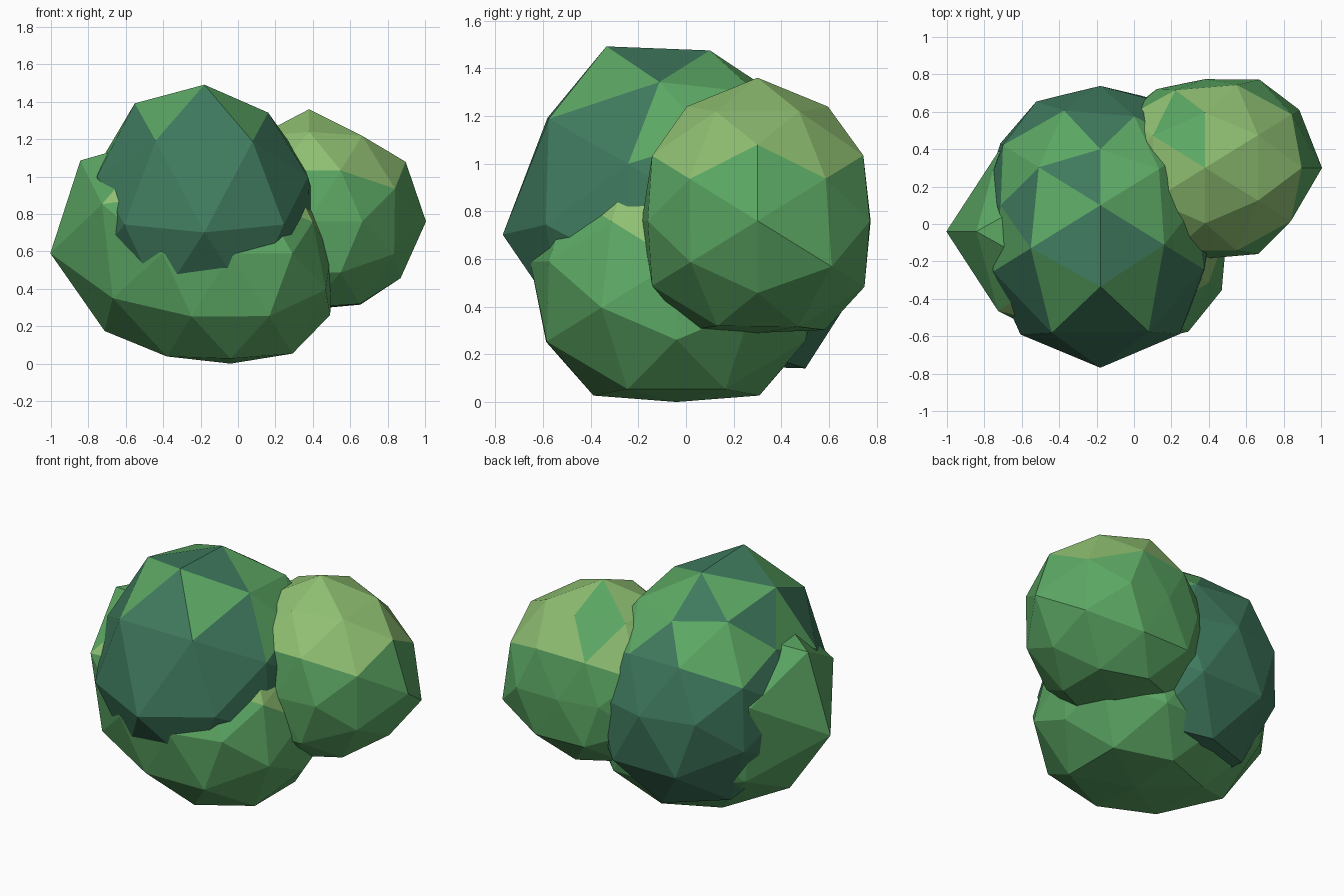
import bpy, bmesh, math
from mathutils import Vector, Matrix

cube = bpy.data.objects.get("Cube")
if cube:
    bpy.data.objects.remove(cube, do_unlink=True)


def make_material(name, rgb):
    mat = bpy.data.materials.new(name)
    mat.use_nodes = True
    color = (*rgb, 1)
    mat.diffuse_color = color
    mat.node_tree.nodes["Principled BSDF"].inputs["Base Color"].default_value = color
    return mat


TEAL, GREEN, YELLOW = range(3)
MATERIALS = [
    make_material("deep_teal_green", (.05, .195, .112)),
    make_material("leaf_green", (.107, .39, .127)),
    make_material("yellow_green", (.28, .53, .17)),
]

# Unit ball turned so that an edge midpoint lies on each axis
TURN = (Matrix.Rotation(math.pi / 2, 4, 'Z')
        @ Matrix.Rotation(-math.atan((math.sqrt(5) - 1) / 2), 4, 'Y'))

LEFT, RIGHT = Vector((1, 0, 0)), Vector((-1, 0, 0))
FRONT, BACK = Vector((0, -1, 0)), Vector((0, 1, 0))
UP, DOWN = Vector((0, 0, 1)), Vector((0, 0, -1))


def foliage_lump(name, center, radius, bumps, color_rule, sag=0):
    """Faceted ball, pushed out or in along each bump (direction, amount, sharpness).
    Sag lowers the front."""
    sag_direction = (FRONT + DOWN * .25).normalized()
    bm = bmesh.new()
    bmesh.ops.create_icosphere(bm, subdivisions=2, radius=1, matrix=TURN)
    for face in bm.faces:
        face.material_index = color_rule(face.calc_center_median().normalized())
        face.smooth = False
    for vert in bm.verts:
        d = vert.co.normalized()
        r = radius
        for direction, amount, power in bumps:
            r += amount * max(0, d.dot(direction.normalized())) ** power
        drop = DOWN * sag * max(0, d.dot(sag_direction)) ** 4
        vert.co = Vector(center) + d * r + drop
    mesh = bpy.data.meshes.new(name)
    bm.to_mesh(mesh)
    bm.free()
    for mat in MATERIALS:
        mesh.materials.append(mat)
    obj = bpy.data.objects.new(name, mesh)
    bpy.context.collection.objects.link(obj)
    return obj


# Colour rules by facing direction
def base_color(d):
    upper = d.z > .45 and d.x > -.6
    left_side = d.z > .25 and d.x > .85
    return YELLOW if upper or left_side else GREEN


def tall_color(d):
    front_corner = d.y < -.5 and abs(d.x) > .4
    right_patch = d.x < -.5 and abs(d.y) < .1
    flank = d.z > .3 and abs(d.x) > .22
    crown_patch = d.z > .8 and d.x > .1 and d.y > .2
    if crown_patch or flank and not (front_corner or right_patch):
        return GREEN
    return TEAL


def side_color(d):
    green_patch = -.4 < d.x < -.15 and d.y > .2 and d.z > .5
    return YELLOW if d.z > .4 and not green_patch else GREEN


# Wide lower lump, stretched to its right
foliage_lump("base_foliage", (-.04, -.04, .59), .68, [
    (RIGHT, .2, 4),
    (RIGHT + UP * .62, .16, 4),
    (LEFT, -.1, 4),
    (LEFT + UP * .62, -.1, 6),
    (LEFT * .7 + FRONT * .6 + UP * .5, -.06, 6),
    (FRONT * .8 + UP * .5 + LEFT * .2, -.09, 10),
    (DOWN, -.09, 10),
    (FRONT, -.05, 10),
    (BACK, -.06, 8),
    (UP, -.05, 6),
], base_color)

# Tall dark lump leaning over the front
foliage_lump("tall_foliage", (-.18, .1, .79), .72, [
    (FRONT, .16, 3),
    (FRONT * .62 + UP, .1, 6),
    (FRONT * .85 + DOWN * .5, -.06, 10),
    (BACK * .62 + UP, -.12, 6),
    (BACK * .62 + DOWN, .09, 4),
    (LEFT, -.1, 4),
    (LEFT * .5 + FRONT * .3 + UP * .8, -.06, 10),
    (LEFT * .85 + UP * .53, -.05, 12),
    (LEFT * .5 + BACK * .7 + UP * .5, -.05, 6),
    (RIGHT, -.06, 4),
    (RIGHT * .85 + UP * .53, -.06, 12),
    (RIGHT * .8 + BACK * .5, -.05, 10),
    (BACK, -.08, 3),
    (UP, -.02, 8),
    (DOWN, -.13, 8),
], tall_color, sag=.1)

# Small bright lump at the back left
foliage_lump("side_foliage", (.38, .3, .76), .555, [
    (LEFT, .06, 10),
    (LEFT * .85 + UP * .53, .04, 12),
    (UP, .045, 10),
    (DOWN, -.085, 10),
    (FRONT, -.07, 10),
    (BACK, -.065, 12),
    (RIGHT * .5 + BACK * .85 + UP * .2, -.06, 8),
    (LEFT * .81 + BACK * .5 + DOWN * .31, .06, 12),
], side_color)
